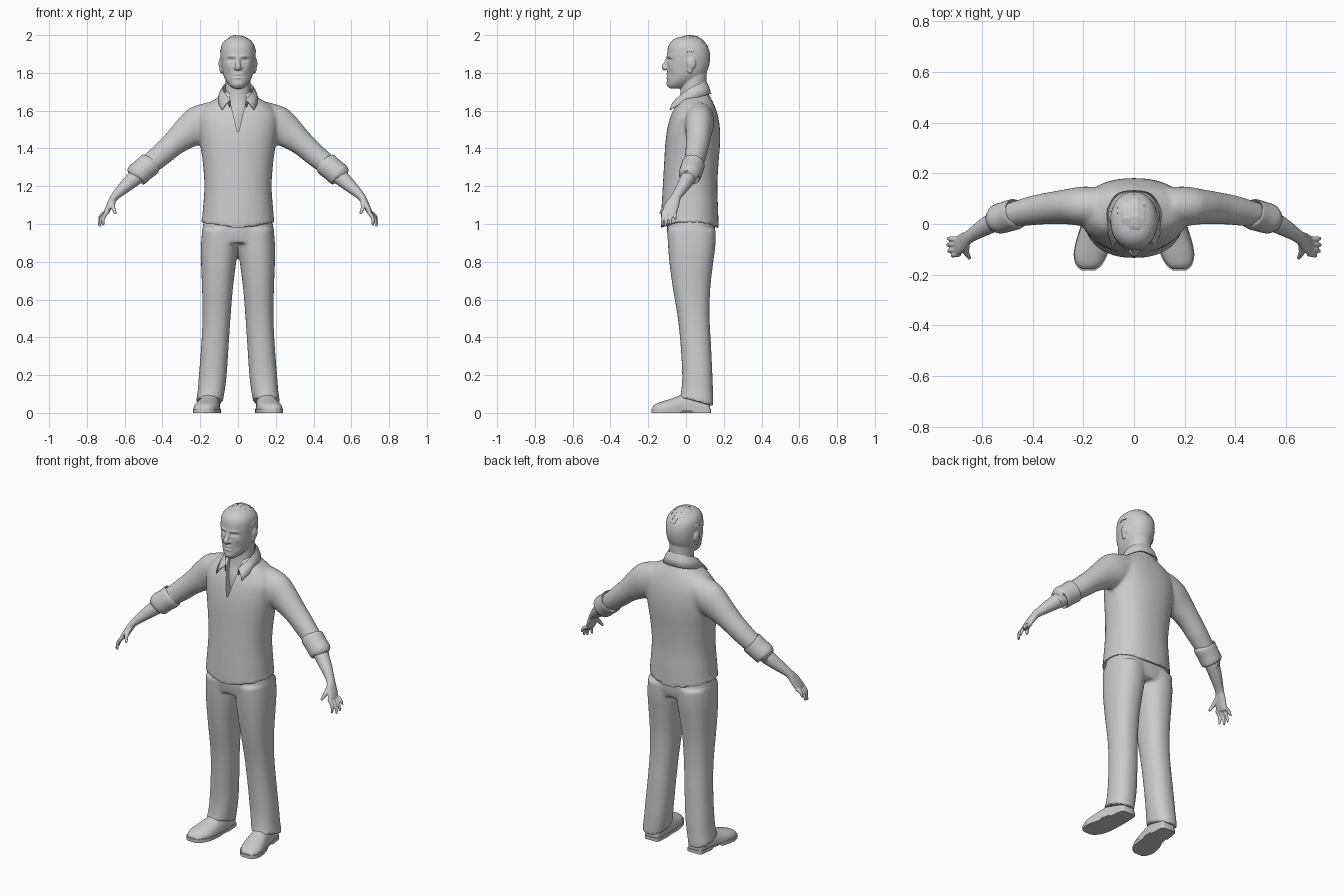
import bpy, bmesh, math, random
from mathutils import Vector

if "Cube" in bpy.data.objects:
    bpy.data.objects.remove(bpy.data.objects["Cube"])

grey = bpy.data.materials.new("plain_grey")
grey.use_nodes = True
grey.diffuse_color = (0.6, 0.6, 0.6, 1)
grey.node_tree.nodes["Principled BSDF"].inputs["Base Color"].default_value = (0.6, 0.6, 0.6, 1)


def smooth_rows(rows, steps=4):
    """Catmull-Rom interpolation of rows of numbers."""
    out = []
    for i in range(len(rows) - 1):
        a, b, c, d = (rows[max(0, min(len(rows) - 1, i + k))] for k in (-1, 0, 1, 2))
        for s in range(steps):
            t = s / steps
            out.append([q + t / 2 * (r - p + t * (2 * p - 5 * q + 4 * r - w + t * (3 * (q - r) + w - p)))
                        for p, q, r, w in zip(a, b, c, d)])
    return out + [list(rows[-1])]


def skin_rings(bm, rings):
    """Bridge closed rings of points and cap both ends."""
    vs = [[bm.verts.new(p) for p in ring] for ring in rings]
    n = len(vs[0])
    for a, b in zip(vs, vs[1:]):
        for i in range(n):
            bm.faces.new((a[i], a[(i + 1) % n], b[(i + 1) % n], b[i]))
    bm.faces.new(vs[0][::-1])
    bm.faces.new(vs[-1])


def ring(c, u, v, power=2, n=40):
    pts = []
    for i in range(n):
        a = 2 * math.pi * i / n
        x, y = math.cos(a), math.sin(a)
        pts.append(c + u * math.copysign(abs(x) ** (2 / power), x) + v * math.copysign(abs(y) ** (2 / power), y))
    return pts


def column(bm, rows, power=2.2, hem=None):
    """Upright loft; row = z, x_min, x_max, y_front, y_back."""
    rings = [ring(Vector(((a + b) / 2, (f + k) / 2, z)), Vector(((b - a) / 2, 0, 0)),
                  Vector((0, (k - f) / 2, 0)), power) for z, a, b, f, k in smooth_rows(rows)]
    if hem:
        for p in rings[0]:
            p.z += hem(p)
    skin_rings(bm, rings)


def tube(bm, rows, n=24):
    """Limb along a path; row = x, y, z, radius across, radius in depth."""
    rows = smooth_rows(rows)
    pts = [Vector(r[:3]) for r in rows]
    rings = []
    for i, p in enumerate(pts):
        t = (pts[min(i + 1, len(pts) - 1)] - pts[max(i - 1, 0)]).normalized()
        u = Vector((0, 1, 0)).cross(t).normalized()
        rings.append(ring(p, u * rows[i][3], t.cross(u) * rows[i][4], n=n))
    skin_rings(bm, rings)


def ball(bm, c, r):
    new = bmesh.ops.create_uvsphere(bm, u_segments=24, v_segments=16, radius=1)["verts"]
    for v in new:
        v.co = Vector((v.co.x * r[0] + c[0], v.co.y * r[1] + c[1], v.co.z * r[2] + c[2]))


def finish(name, bm, voxel=0, relax=4, smooth=True):
    bmesh.ops.recalc_face_normals(bm, faces=bm.faces)
    me = bpy.data.meshes.new(name)
    bm.to_mesh(me)
    bm.free()
    ob = bpy.data.objects.new(name, me)
    bpy.context.collection.objects.link(ob)
    if voxel:
        m = ob.modifiers.new("blend", "REMESH")
        m.mode, m.voxel_size = "VOXEL", voxel
        m = ob.modifiers.new("relax", "SMOOTH")
        m.factor, m.iterations = 0.5, relax
        baked = bpy.data.meshes.new_from_object(ob.evaluated_get(bpy.context.evaluated_depsgraph_get()))
        ob.modifiers.clear()
        ob.data = baked
        baked.name = name
    ob.data.materials.clear()
    ob.data.materials.append(grey)
    if smooth:
        bpy.ops.object.select_all(action="DESELECT")
        ob.select_set(True)
        bpy.context.view_layer.objects.active = ob
        bpy.ops.object.shade_smooth_by_angle(angle=math.radians(50))
    return ob


def mirrored(rows, s):
    return [(s * r[0], *r[1:]) for r in rows]


# Shirt: body and both sleeves blended together
bm = bmesh.new()
body = [(.975, .195, -.135, .173), (1.08, .186, -.13, .17), (1.2, .178, -.123, .166), (1.32, .186, -.116, .172),
        (1.42, .2, -.11, .18), (1.5, .21, -.1, .18), (1.57, .21, -.082, .17), (1.63, .17, -.055, .15),
        (1.67, .105, -.035, .13), (1.7, .075, -.02, .115)]
column(bm, [(z, -w, w, f, k) for z, w, f, k in body], 2.3, lambda p: .045 * (p.x / .195) ** 2)
sleeve = [(.12, .07, 1.575, .08, .075), (.2, .07, 1.53, .1, .078), (.26, .068, 1.49, .088, .07),
          (.335, .062, 1.43, .067, .063), (.4, .053, 1.373, .061, .058), (.46, .04, 1.322, .056, .052),
          (.515, .025, 1.275, .052, .05)]
for s in (1, -1):
    tube(bm, mirrored(sleeve, s))
shirt = finish("shirt", bm, .01, 5)

# Open V neck cut into the shirt front
bm = bmesh.new()
skin_rings(bm, [[Vector((x, y, z)) for x, z in ((-.05, 1.75), (.05, 1.75), (.042, 1.65), (.004, 1.49), (-.004, 1.49), (-.042, 1.65))]
                for y in (-.3, .0)])
cutter = finish("neck_opening_cutter", bm, smooth=False)
cutter.hide_render = True
cutter.hide_set(True)
cut = shirt.modifiers.new("neck_opening", "BOOLEAN")
cut.operation, cut.object, cut.solver = "DIFFERENCE", cutter, "EXACT"

# Collar folded around the neck, with pointed ends
half = [(0, .108, 1.752, 0, .13, 1.688), (.05, .094, 1.747, .065, .116, 1.685), (.08, .045, 1.728, .103, .055, 1.668),
        (.075, -.01, 1.695, .104, -.02, 1.64), (.042, -.058, 1.655, .085, -.085, 1.605)]
path = [(-a, b, c, -d, e, f) for a, b, c, d, e, f in half[:0:-1]] + half
bm = bmesh.new()
grid = []
for r in smooth_rows(path, 5):
    top, low = Vector(r[:3]), Vector(r[3:])
    grid.append([bm.verts.new(p) for p in (top - Vector((0, 0, .04)), top, top.lerp(low, .5) + Vector((0, 0, .006)), low)])
for a, b in zip(grid, grid[1:]):
    for i in range(3):
        bm.faces.new((a[i], a[i + 1], b[i + 1], b[i]))
collar = finish("collar", bm)
m = collar.modifiers.new("cloth", "SOLIDIFY")
m.thickness, m.offset = .007, 0

# Trousers: seat and two legs blended together
bm = bmesh.new()
column(bm, [(.9, -.185, .185, -.09, .145), (.96, -.19, .19, -.1, .155), (1.08, -.17, .17, -.1, .15)], 2.5)
leg = [(.06, .08, .222, -.035, .145), (.12, .07, .213, -.025, .143), (.2, .06, .207, -.02, .14), (.35, .05, .195, -.028, .133),
       (.5, .04, .188, -.043, .125), (.65, .028, .19, -.068, .128), (.78, .012, .195, -.086, .142),
       (.88, .0, .196, -.095, .155), (.97, .0, .19, -.1, .158)]
for s in (1, -1):
    column(bm, [(z, s * a, s * b, f, k) for z, a, b, f, k in leg], 2.3, lambda p: -.28 * (p.y - .055))
finish("trousers", bm, .01, 4)

# Shoes: upper with a flat bottom, and a sole with a raised arch
upper = [(.128, .142, .03, .06), (.115, .143, .045, .09), (.05, .146, .052, .11), (-.01, .152, .057, .1), (-.07, .163, .064, .078),
         (-.12, .172, .063, .062), (-.16, .178, .047, .047), (-.178, .18, .025, .03)]
for s, side in ((1, "left"), (-1, "right")):
    bm = bmesh.new()
    rings = []
    for y, x, w, h in smooth_rows(upper):
        rings.append([Vector((p.x, p.y, max(p.z, .014))) for p in
                      ring(Vector((s * x, y, .02)), Vector((w, 0, 0)), Vector((0, 0, h - .02)), 2.3)])
    skin_rings(bm, rings)
    finish(side + "_shoe", bm)
    bm = bmesh.new()
    rows = smooth_rows(upper, 6)
    outline = [(s * x + w * 1.05, y * 1.03) for y, x, w, h in rows] + [(s * x - w * 1.05, y * 1.03) for y, x, w, h in rows[::-1]]
    arch = lambda y: .01 if -.03 < y < .035 else 0
    skin_rings(bm, [[Vector((x, y, arch(y))) for x, y in outline], [Vector((x, y, .02)) for x, y in outline]])
    finish(side + "_sole", bm)

# Cuffs, forearms and hands
arm = [(.47, .035, 1.312, .04, .04), (.53, .018, 1.258, .043, .041), (.59, -.012, 1.205, .035, .035), (.65, -.05, 1.148, .022, .026),
       (.672, -.068, 1.112, .018, .035), (.693, -.085, 1.07, .015, .039), (.7, -.09, 1.052, .011, .036)]
fingers = [(-.118, .714, -.128, .992), (-.1, .733, -.108, .986), (-.079, .737, -.083, .995), (-.06, .735, -.057, 1.022)]
cuff = [(.462, .042, 1.322, .05, .046), (.466, .04, 1.318, .064, .06), (.5, .03, 1.289, .062, .061),
        (.538, .019, 1.257, .062, .058), (.542, .018, 1.253, .045, .042)]
for s, side in ((1, "left"), (-1, "right")):
    bm = bmesh.new()
    tube(bm, mirrored(cuff, s))
    finish(side + "_cuff", bm)
    bm = bmesh.new()
    tube(bm, mirrored(arm, s))
    for y, tx, ty, tz in fingers:
        knuckle = ((.69 + tx) / 2 + .011, (y + ty) / 2, (1.065 + tz) / 2 + .004, .01, .0095)
        tube(bm, mirrored([(.688, y, 1.068, .011, .011), knuckle, (tx, ty, tz, .006, .006)], s), 12)
    tube(bm, mirrored([(.66, -.07, 1.125, .014, .014), (.662, -.112, 1.09, .012, .012), (.648, -.136, 1.055, .007, .007)], s), 12)
    finish(side + "_hand", bm, .004, 3)

# Head, neck, nose and ears blended together
bm = bmesh.new()
column(bm, [(z, -w, w, f, k) for z, w, f, k in
            [(1.46, .06, -.06, .06), (1.58, .07, -.055, .08), (1.65, .068, -.035, .095), (1.72, .066, -.028, .107), (1.8, .066, -.02, .11)]], 2)
column(bm, [(z, -w, w, f, k) for z, w, f, k in
            [(1.718, .026, -.088, -.03), (1.735, .047, -.099, .02), (1.765, .068, -.1, .07), (1.8, .081, -.1, .108),
             (1.85, .09, -.1, .125), (1.9, .093, -.1, .127), (1.94, .089, -.094, .115), (1.968, .073, -.077, .092),
             (1.986, .047, -.048, .062), (1.993, .015, -.01, .025)]], 2.15)
tube(bm, [(0, -.092, 1.885, .01, .01), (0, -.105, 1.855, .012, .01), (0, -.117, 1.832, .015, .013), (0, -.107, 1.818, .014, .012)], 16)
for s in (1, -1):
    ball(bm, (s * .014, -.104, 1.825), (.009, .011, .008))
    ball(bm, (s * .093, .028, 1.85), (.01, .024, .03))
    ball(bm, (s * .09, .02, 1.82), (.008, .014, .024))
head = finish("head", bm, .0045, 5)

# Facial features pushed in or out: x, z, width, height, depth
features = [(.036, 1.868, .018, .009, .012), (.034, 1.865, .01, .006, -.005), (.034, 1.888, .024, .007, -.006),
            (0, 1.783, .024, .003, .005), (0, 1.791, .02, .005, -.005), (0, 1.774, .018, .005, -.005),
            (0, 1.74, .02, .013, -.004), (.055, 1.835, .016, .016, -.003), (.05, 1.79, .014, .02, .004)]
for v in head.data.vertices:
    if v.co.y < -.03 and v.co.z > 1.71:
        x, z = abs(v.co.x), v.co.z
        v.co.y += sum(d * math.exp(-((x - fx) / w) ** 2 - ((z - fz) / h) ** 2) for fx, fz, w, h, d in features)

# Hair: faceted locks running from front to back
random.seed(4)
bm = bmesh.new()
for k in range(-4, 5):
    start = -58 + 2 * abs(k) + random.uniform(-6, 6)
    end = 62 - 4 * abs(k) + random.uniform(-8, 8)
    lock = []
    for j in range(7):
        b = math.radians(start + (end - start) * j / 6)
        spread = 9.5 if 0 < j < 6 else 3
        lift = 1.005 + random.uniform(0, .035) * (0 < j < 6)
        for e in (-spread, spread):
            a = math.radians(k * 16.5 + e)
            lock.append(bm.verts.new((.093 * lift * math.sin(a), .018 + .11 * lift * math.cos(a) * math.sin(b),
                                      1.885 + .111 * lift * math.cos(a) * math.cos(b))))
    for j in range(6):
        q = 2 * j
        bm.faces.new((lock[q], lock[q + 1], lock[q + 3], lock[q + 2]))
hair = finish("hair", bm, smooth=False)
m = hair.modifiers.new("lock_thickness", "SOLIDIFY")
m.thickness, m.offset = .006, 0
